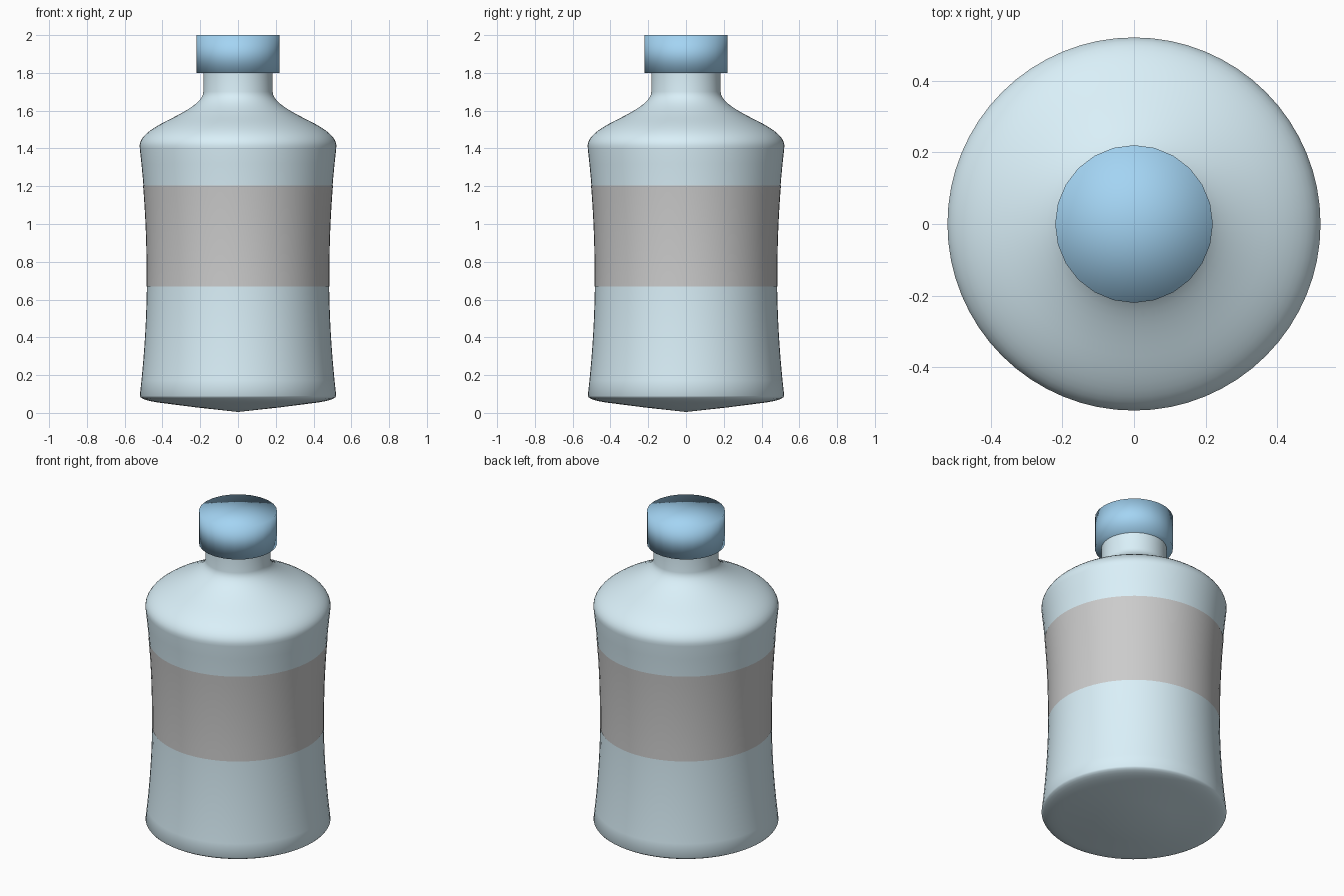
import bpy, bmesh, math

if "Cube" in bpy.data.objects:
    bpy.data.objects.remove(bpy.data.objects["Cube"])


def material(name, color):
    m = bpy.data.materials.new(name)
    m.diffuse_color = (*color, 1)
    m.use_nodes = True
    m.node_tree.nodes["Principled BSDF"].inputs["Base Color"].default_value = m.diffuse_color
    return m


def lathe(name, profile, sides, mat=None, angle=None):
    """Revolve an (r, z) profile, listed bottom to top on the outside."""
    bm = bmesh.new()
    verts = [bm.verts.new((r, 0, z)) for r, z in profile]
    edges = [bm.edges.new(pair) for pair in zip(verts, verts[1:])]
    bmesh.ops.spin(bm, geom=verts + edges, cent=(0, 0, 0), axis=(0, 0, 1),
                   angle=2 * math.pi, steps=sides)
    bmesh.ops.remove_doubles(bm, verts=bm.verts, dist=1e-4)
    bmesh.ops.recalc_face_normals(bm, faces=bm.faces)
    for f in bm.faces:
        f.smooth = True
    mesh = bpy.data.meshes.new(name)
    bm.to_mesh(mesh)
    bm.free()
    ob = bpy.data.objects.new(name, mesh)
    bpy.context.collection.objects.link(ob)
    if mat:
        mesh.materials.append(mat)
    return ob


def bezier(a, b, c, d, n=10):
    """Points after a, up to and including d."""
    pts = []
    for i in range(1, n + 1):
        t = i / n
        w = ((1 - t) ** 3, 3 * t * (1 - t) ** 2, 3 * t * t * (1 - t), t ** 3)
        pts.append(tuple(sum(k * p[j] for k, p in zip(w, (a, b, c, d))) for j in (0, 1)))
    return pts


def waist(z):
    return 0.482 + 0.038 * ((z - 0.745) / 0.655) ** 2


def wall(z0, z1, n, offset=0.0):
    return [(waist(z0 + (z1 - z0) * i / n) + offset, z0 + (z1 - z0) * i / n)
            for i in range(n + 1)]


light_blue = material("light_blue", (0.70, 0.87, 0.945))
blue = material("cap_blue", (0.37, 0.66, 0.90))

# Bottle body: shallow conical base, waisted wall, shoulder and neck
profile = [(0, 0.005), (0.22, 0.029), (0.40, 0.052)]
profile += bezier((0.40, 0.052), (0.47, 0.061), (0.515, 0.072), (0.52, 0.09), 6)
profile += wall(0.09, 1.40, 16)[1:]
profile += bezier((0.52, 1.40), (0.53, 1.46), (0.46, 1.505), (0.37, 1.55))
profile += bezier((0.37, 1.55), (0.28, 1.595), (0.185, 1.645), (0.183, 1.70))
profile += [(0.183, 1.81)]
lathe("bottle_body", profile, 64, light_blue)

# Label wrap
lathe("label", wall(0.67, 1.205, 10, 0.002), 64)

# Cap, softly shaded over its edges
lathe("cap", [(0, 1.80), (0.22, 1.80), (0.22, 2.0), (0, 2.0)], 24, blue)
